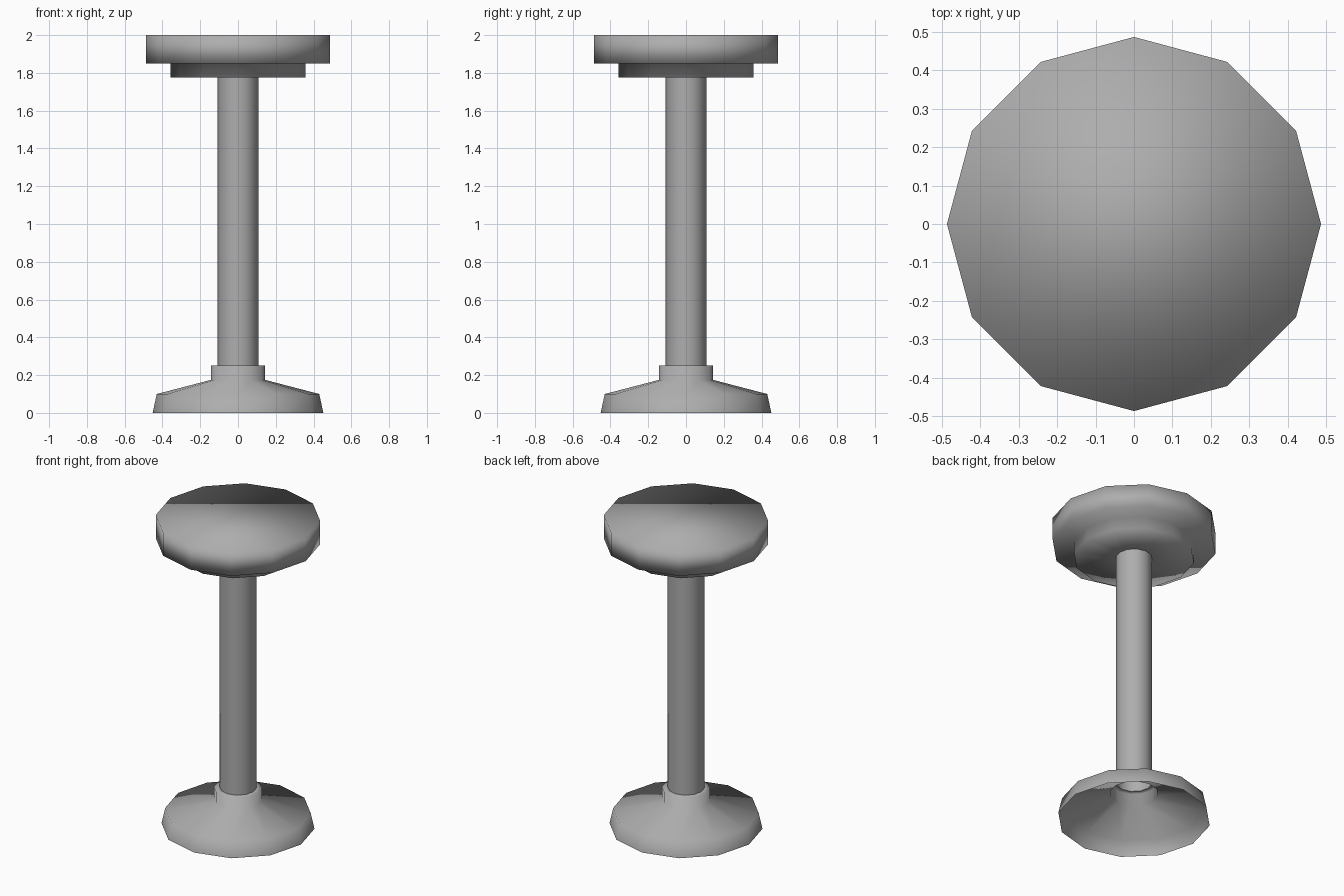
import bpy, bmesh
from math import cos, sin, tau

SIDES = 12
POLE_R = 0.108

if "Cube" in bpy.data.objects:
    bpy.data.objects.remove(bpy.data.objects["Cube"])

grey = bpy.data.materials.new("plain_grey")
grey.use_nodes = True
color = (0.42, 0.42, 0.42, 1)
grey.diffuse_color = color
grey.node_tree.nodes["Principled BSDF"].inputs["Base Color"].default_value = color


def lathe(name, profile, cap_top=False):
    """Turn (radius, height) points, listed bottom to top, about the z axis."""
    bm = bmesh.new()
    rings = [[bm.verts.new((r * cos(tau * i / SIDES), r * sin(tau * i / SIDES), z))
              for i in range(SIDES)] for r, z in profile]
    for low, high in zip(rings, rings[1:]):
        for i in range(SIDES):
            j = (i + 1) % SIDES
            bm.faces.new((low[i], low[j], high[j], high[i]))
    if cap_top:
        bm.faces.new(rings[-1])
    for face in bm.faces:
        face.smooth = True
    mesh = bpy.data.meshes.new(name)
    bm.to_mesh(mesh)
    bm.free()
    mesh.materials.append(grey)
    obj = bpy.data.objects.new(name, mesh)
    bpy.context.collection.objects.link(obj)
    return obj


# Hollow flared foot with its collar, open underneath
lathe("base", [(0.452, 0), (0.43, 0.1), (0.142, 0.175), (0.142, 0.25), (POLE_R, 0.25)])

# Straight pole
lathe("pole", [(POLE_R, 0.25), (POLE_R, 1.775)])

# Mounting disc stepping out to the round seat
lathe("seat", [(POLE_R, 1.775), (0.358, 1.775), (0.358, 1.85),
               (0.486, 1.85), (0.486, 2)], cap_top=True)
